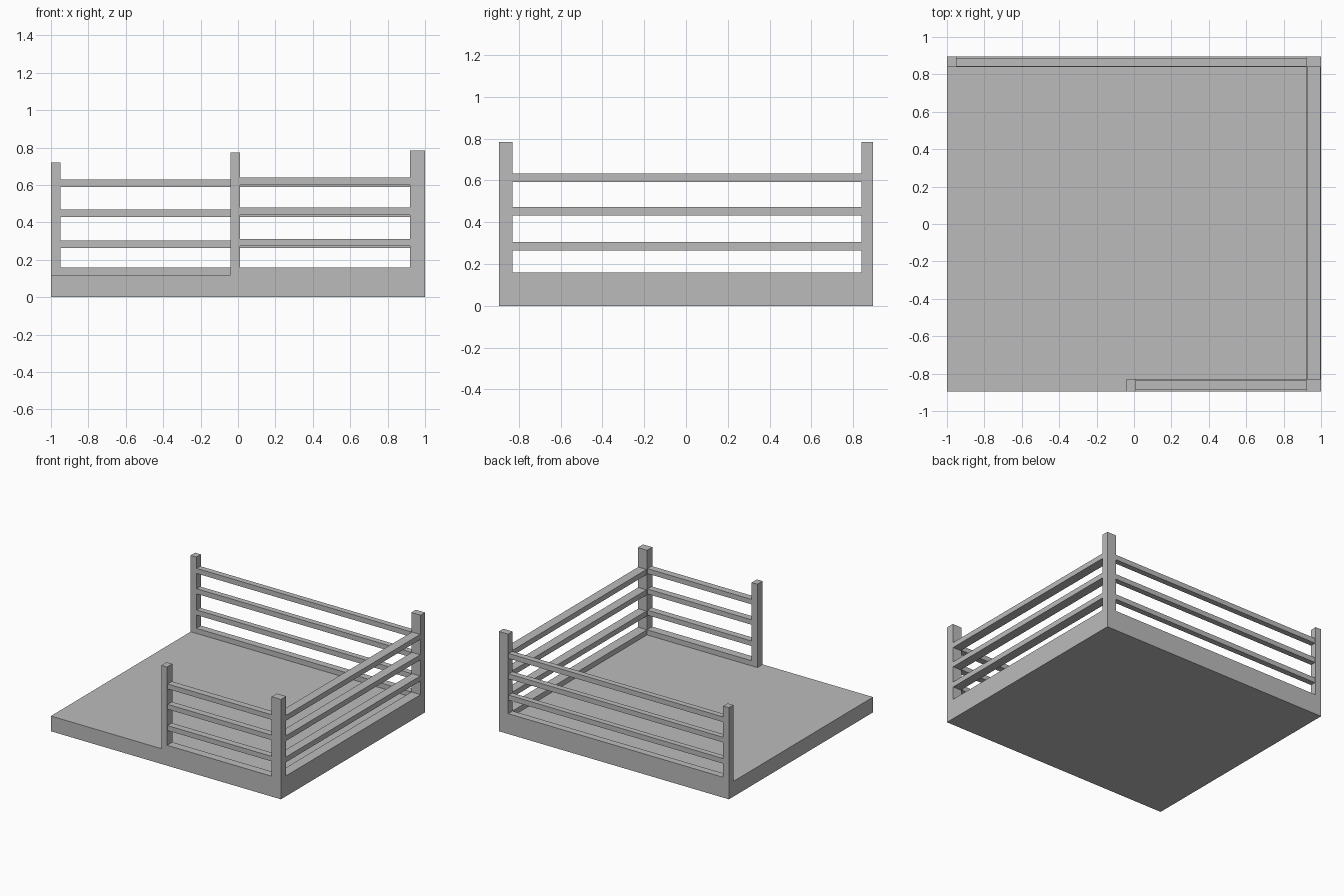
import bpy

cube = bpy.data.objects.get("Cube")
if cube:
    bpy.data.objects.remove(cube, do_unlink=True)

grey = bpy.data.materials.new("plain_grey")
grey.use_nodes = True
colour = (0.5, 0.5, 0.5, 1)
grey.diffuse_color = colour
grey.node_tree.nodes["Principled BSDF"].inputs["Base Color"].default_value = colour


def box(name, x, y, z):
    """Add a box spanning the given (low, high) ranges."""
    spans = (x, y, z)
    bpy.ops.mesh.primitive_cube_add(size=1, location=[(a + b) / 2 for a, b in spans])
    obj = bpy.context.object
    obj.name = name
    obj.scale = [b - a for a, b in spans]
    bpy.ops.object.transform_apply(location=False, rotation=False, scale=True)
    obj.data.materials.append(grey)


SIDE = 0.895     # half depth of the platform
DECK = 0.12      # deck height
KERB = 0.16      # kerb height
left = (0.92, 1)
front = (-SIDE, -0.83)
back = (0.84, SIDE)

# Platform
box("platform", (-1, 1), (-SIDE, SIDE), (0, DECK))

# Kerbs under the rails
box("front_kerb", (0.01, 0.92), front, (DECK, KERB))
box("back_kerb", (-0.95, 0.92), back, (DECK, KERB))
box("left_kerb", left, (-0.83, 0.84), (DECK, KERB))

# Posts
box("front_left_post", left, front, (DECK, 0.785))
box("back_left_post", left, back, (DECK, 0.785))
box("front_middle_post", (-0.04, 0.01), front, (DECK, 0.775))
box("back_right_post", (-1, -0.95), back, (DECK, 0.72))

# Three rails on each fenced side
for level, z in zip(("lower", "middle", "upper"), (0.265, 0.432, 0.592)):
    box(f"front_{level}_rail", (0.01, 0.92), (-0.888, -0.835), (z + 0.008, z + 0.047))
    box(f"back_{level}_rail", (-0.95, 0.92), (0.843, 0.888), (z - 0.002, z + 0.038))
    box(f"left_{level}_rail", (0.925, 0.997), (-0.83, 0.84), (z, z + 0.041))
